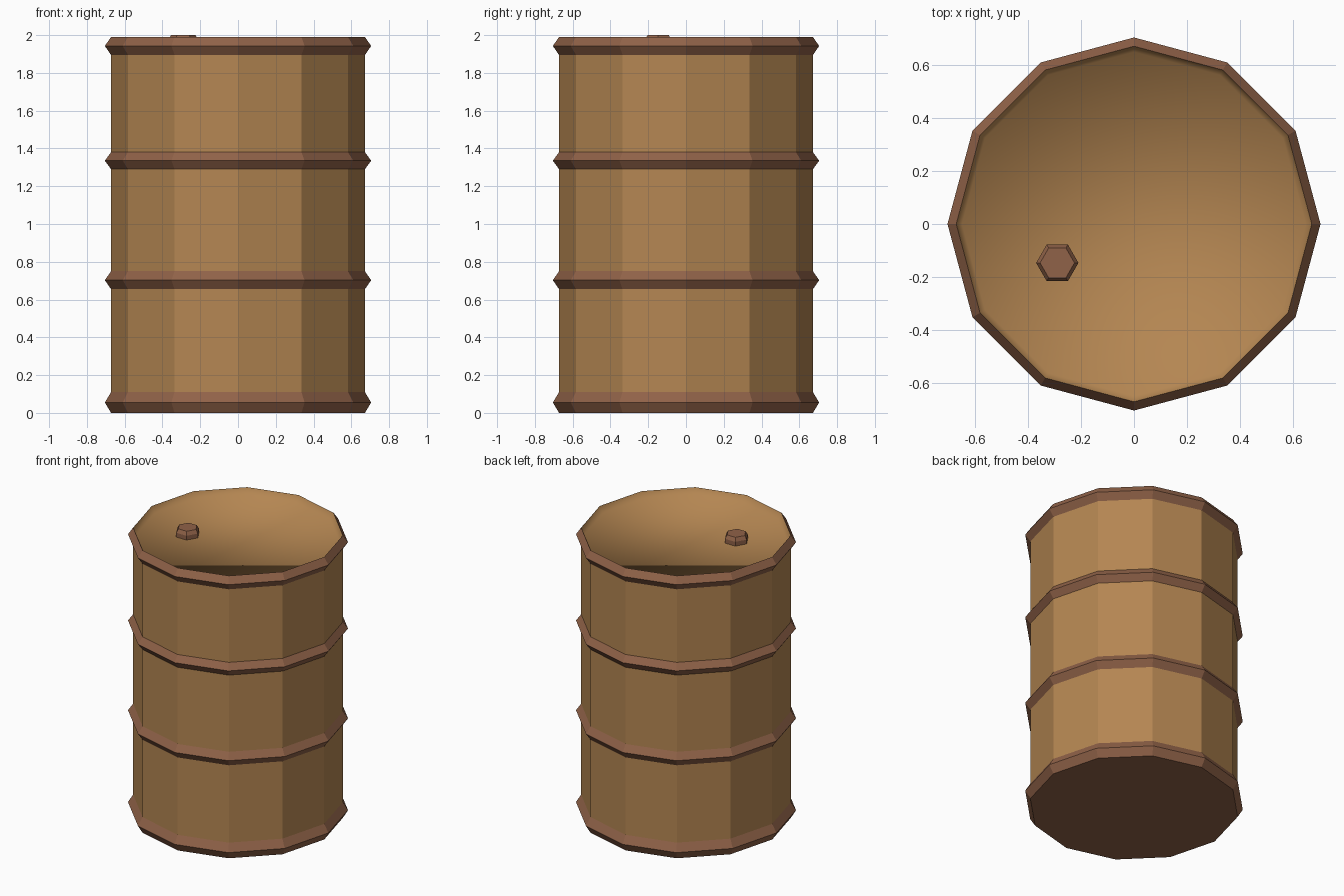
import bpy, bmesh, math

if "Cube" in bpy.data.objects:
    bpy.data.objects.remove(bpy.data.objects["Cube"])

SIDES = 12
R_BODY, R_RIB = 0.672, 0.705
TOP = 1.99


def material(name, color):
    m = bpy.data.materials.new(name)
    m.diffuse_color = (*color, 1.0)
    m.use_nodes = True
    m.node_tree.nodes["Principled BSDF"].inputs["Base Color"].default_value = m.diffuse_color
    return m


ochre = material("ochre paint", (0.456, 0.238, 0.084))
brown = material("rust brown", (0.279, 0.122, 0.065))


def lathe(name, profile, mats, sides=SIDES, center=(0, 0), cap_bottom=False,
          cap_top=False, rule=None, smooth=False):
    """Spin an (r, z) profile, listed bottom to top, around a vertical axis."""
    bm = bmesh.new()
    rings = []
    for r, z in profile:
        rings.append([bm.verts.new((center[0] + r * math.cos(2 * math.pi * i / sides),
                                    center[1] + r * math.sin(2 * math.pi * i / sides), z))
                      for i in range(sides)])
    for k in range(len(rings) - 1):
        a, b = rings[k], rings[k + 1]
        for i in range(sides):
            j = (i + 1) % sides
            f = bm.faces.new((a[i], a[j], b[j], b[i]))
            f.material_index = rule(k) if rule else 0
            f.smooth = smooth
    if cap_bottom:
        bm.faces.new(rings[0][::-1]).material_index = len(mats) - 1
    if cap_top:
        bm.faces.new(rings[-1]).smooth = smooth
    me = bpy.data.meshes.new(name)
    bm.to_mesh(me)
    bm.free()
    for m in mats:
        me.materials.append(m)
    ob = bpy.data.objects.new(name, me)
    bpy.context.collection.objects.link(ob)
    return ob


# Drum wall: four pointed ribs with plain wall between, brown base
profile = []
for low, high in ((0.0, 0.11), (0.655, 0.75), (1.29, 1.38), (1.895, TOP)):
    profile += [(R_BODY, low), (R_RIB, (low + high) / 2), (R_BODY, high)]
lathe("drum_wall", profile, [ochre, brown], cap_bottom=True,
      rule=lambda k: 0 if k % 3 == 2 else 1)

# Shallow recessed lid
lathe("lid", [(R_BODY, TOP), (0.65, 1.945)], [ochre], cap_top=True, smooth=True)

# Hexagonal filler plug
lathe("filler_plug", [(0.08, 1.94), (0.08, 1.975), (0.065, 2.0)], [brown], sides=6,
      center=(-0.29, -0.147), cap_top=True)
